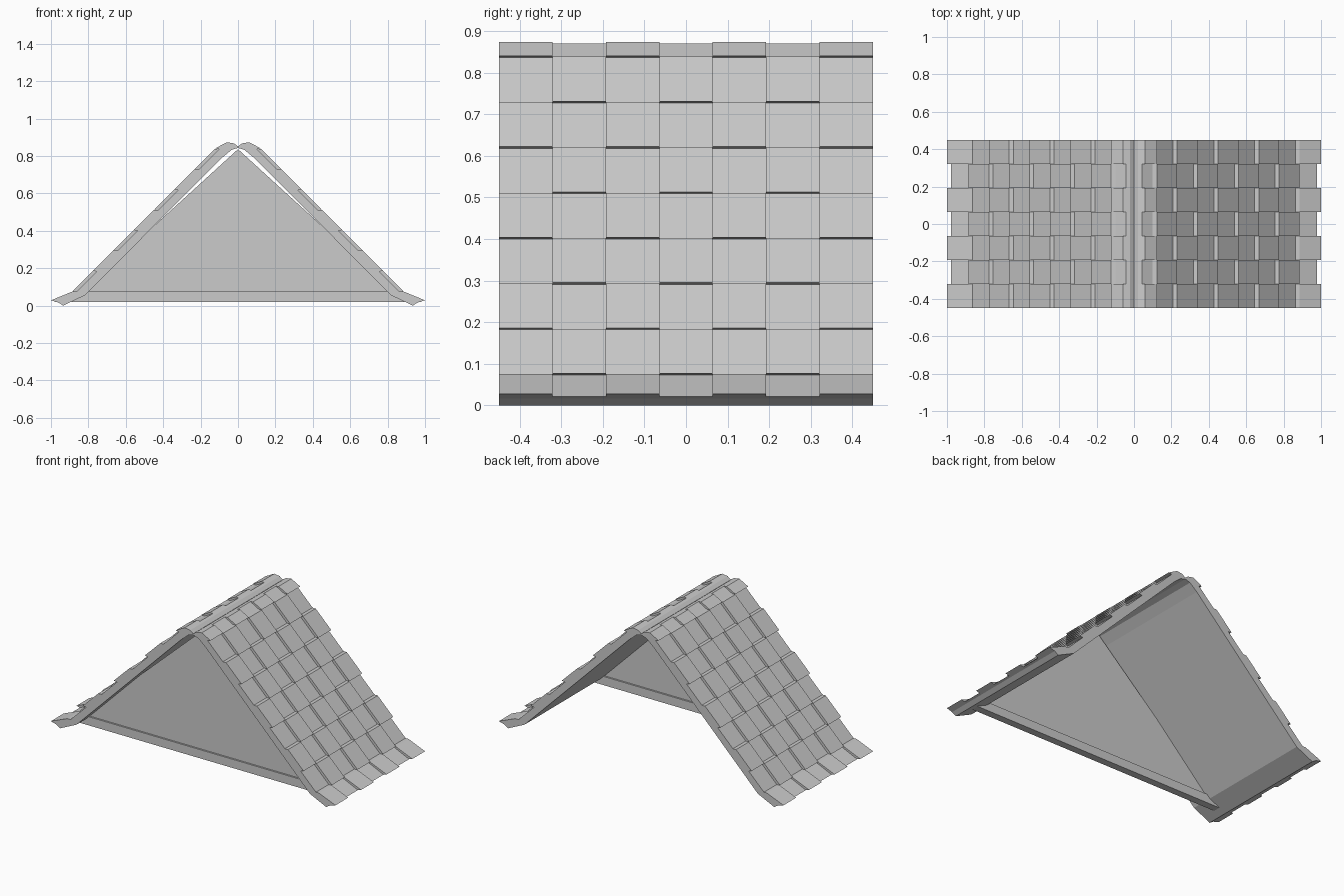
import bpy
import bmesh

if "Cube" in bpy.data.objects:
    bpy.data.objects.remove(bpy.data.objects["Cube"], do_unlink=True)

# One plain grey for everything
grey = bpy.data.materials.new("stone_grey")
grey.use_nodes = True
colour = (0.6, 0.6, 0.6, 1.0)
grey.diffuse_color = colour
grey.node_tree.nodes["Principled BSDF"].inputs["Base Color"].default_value = colour

DEPTH, COLUMNS, ROWS = 0.9, 7, 7
WIDTH = DEPTH / COLUMNS
LOW, HIGH = 0.075, 0.838           # heights where the straight slope starts and ends
STEP = (HIGH - LOW) / ROWS
OUTER, INNER = 0.96, 0.938         # x + z on raised and sunken shingles


def prism(bm, outline, y0, y1):
    """Extrude an x-z outline from y0 to y1."""
    face = bm.faces.new([bm.verts.new((x, y0, z)) for x, z in outline])
    moved = bmesh.ops.extrude_face_region(bm, geom=[face])["geom"]
    verts = [v for v in moved if isinstance(v, bmesh.types.BMVert)]
    bmesh.ops.translate(bm, verts=verts, vec=(0, y1 - y0, 0))


def finish(name, bm):
    bmesh.ops.recalc_face_normals(bm, faces=bm.faces)
    mesh = bpy.data.meshes.new(name)
    bm.to_mesh(mesh)
    bm.free()
    mesh.materials.append(grey)
    obj = bpy.data.objects.new(name, mesh)
    bpy.context.collection.objects.link(obj)
    return obj


def column_outline(parity):
    """Section of one shingle column, from the eave up to the ridge and back."""
    def raised(row):
        return (row + parity) % 2 == 1

    eave = (1.0, 0.028) if raised(-1) else (0.978, 0.021)
    points = [(0.935, 0.0), (0.962, 0.017), eave]
    for row in range(ROWS + 1):
        z = LOW + row * STEP
        if raised(row):            # overhanging lower edge of a raised shingle
            points += [(INNER - z, z - 0.002), (OUTER - z, z + 0.002)]
        else:                      # flat ledge on top of the raised shingle below
            points += [(OUTER - z, z), (INNER - z, z)]
    # Rounded ridge lobe
    points.append((0.06, 0.873) if raised(ROWS) else (0.042, 0.87))
    points += [(0.022, 0.867), (0, 0.851)]
    # Underside of the slab
    points += [(0, 0.843), (0.035, 0.832), (0.085, 0.79), (0.82, 0.054)]
    return points


# Roof slopes: staggered shingle columns, mirrored across the ridge
bm = bmesh.new()
for i in range(COLUMNS):
    y0 = -DEPTH / 2 + i * WIDTH
    prism(bm, column_outline(i % 2), y0, y0 + WIDTH)
roof = finish("roof_slopes", bm)
mirror = roof.modifiers.new("mirror", "MIRROR")
mirror.use_axis[0] = True
mirror.use_mirror_merge = False

# Gable wall, set back under the front of the roof
bm = bmesh.new()
prism(bm, [(-0.89, 0.024), (0.89, 0.024), (0, 0.836)], -0.347, -0.323)
finish("gable_wall", bm)

# Sill beam along the foot of the gable
bm = bmesh.new()
prism(bm, [(-0.89, 0.02), (0.89, 0.02), (0.83, 0.075), (-0.83, 0.075)], -0.358, -0.312)
finish("gable_sill", bm)
